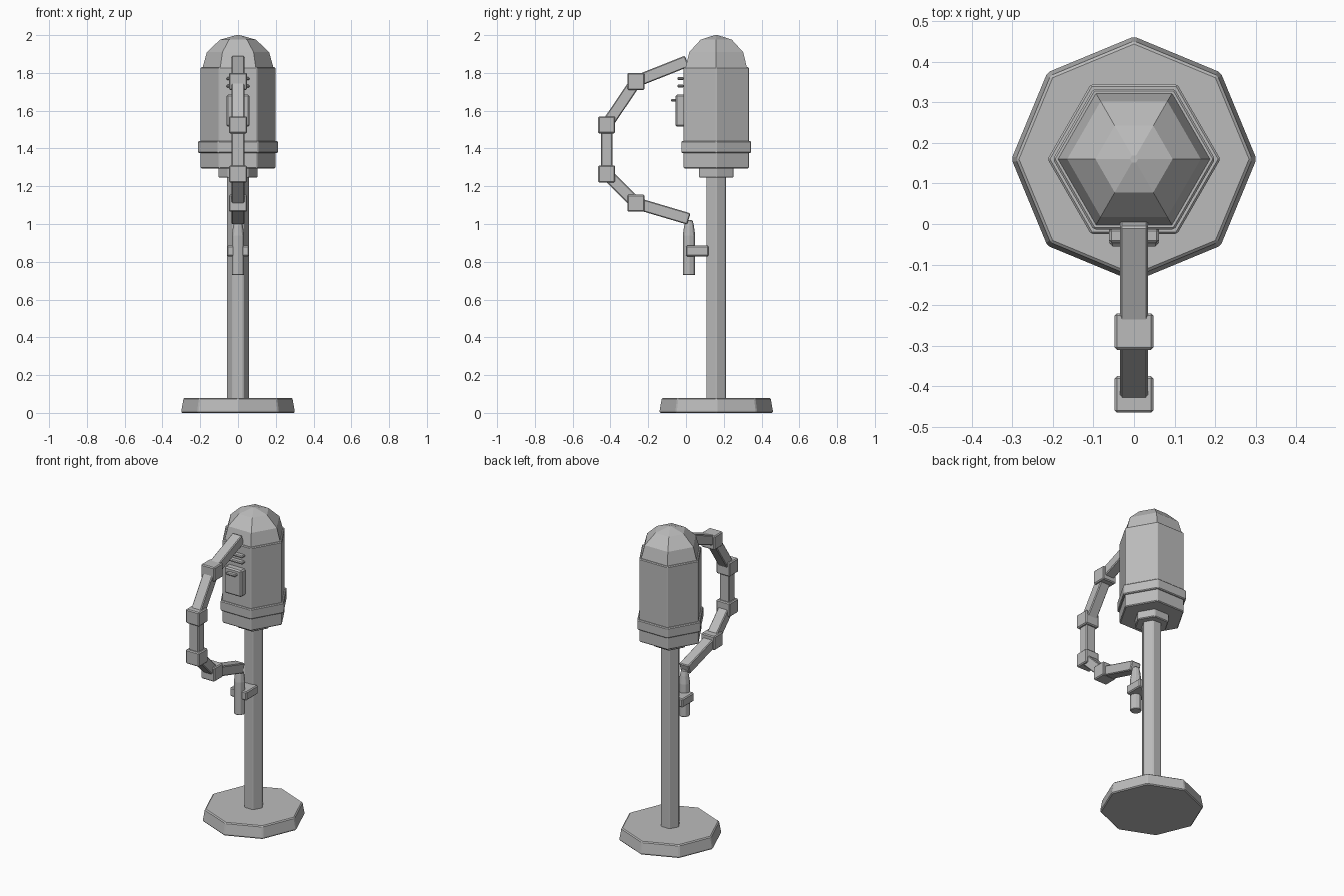
import bpy
import math
from mathutils import Vector

cube = bpy.data.objects.get("Cube")
if cube:
    bpy.data.objects.remove(cube, do_unlink=True)

grey = bpy.data.materials.new("plain grey")
grey.use_nodes = True
GREY = (0.5, 0.5, 0.5, 1)
grey.diffuse_color = GREY
grey.node_tree.nodes["Principled BSDF"].inputs["Base Color"].default_value = GREY

AXIS_Y = 0.16


def make(name, verts, faces, bevel):
    """Flat-shaded mesh with softly chamfered edges."""
    mesh = bpy.data.meshes.new(name)
    mesh.from_pydata(verts, [], faces)
    mesh.materials.append(grey)
    obj = bpy.data.objects.new(name, mesh)
    bpy.context.collection.objects.link(obj)
    if bevel:
        mod = obj.modifiers.new("chamfer", "BEVEL")
        mod.width = bevel
        mod.segments = 1
        mod.limit_method = "ANGLE"
    return obj


def lathe(name, sides, profile, y=AXIS_Y, bevel=0.005):
    """Closed prism from (radius, height) rings, bottom to top."""
    verts = []
    for r, z in profile:
        for i in range(sides):
            a = math.tau * i / sides
            verts.append((r * math.cos(a), y + r * math.sin(a), z))
    faces = [list(range(sides))[::-1]]
    for k in range(len(profile) - 1):
        for i in range(sides):
            j = (i + 1) % sides
            low, high = k * sides, (k + 1) * sides
            faces.append((low + i, low + j, high + j, high + i))
    top = (len(profile) - 1) * sides
    faces.append(range(top, top + sides))
    return make(name, verts, faces, bevel)


def box(name, centre, size, bevel=0.006):
    x, y, z = (s / 2 for s in size)
    verts = [(sx * x, sy * y, sz * z) for sz in (-1, 1)
             for sx, sy in ((-1, -1), (1, -1), (1, 1), (-1, 1))]
    faces = [(3, 2, 1, 0), (4, 5, 6, 7)]
    faces += [(i, (i + 1) % 4, (i + 1) % 4 + 4, i + 4) for i in range(4)]
    obj = make(name, verts, faces, bevel)
    obj.location = centre
    return obj


# Stand
lathe("base", 8, [(0.302, 0), (0.302, 0.012), (0.29, 0.08)], bevel=0.006)
lathe("pole", 6, [(0.06, 0.07), (0.06, 1.26)])

# Hexagonal housing
lathe("neck", 6, [(0.105, 1.245), (0.105, 1.31)])
lathe("lower_housing", 6, [(0.2, 1.295), (0.2, 1.4)])
lathe("housing_band", 6, [(0.213, 1.375), (0.213, 1.44)])
lathe("housing", 6, [(0.2, 1.42), (0.2, 1.83)])

# Faceted dome
dome_r, dome_z, dome_h = 0.19, 1.82, 0.18
rings = [math.radians(a) for a in (0, 30, 60, 87)]
lathe("dome", 6, [(dome_r * math.cos(a), dome_z + dome_h * math.sin(a)) for a in rings], bevel=0)

# Front panel, its handle and the slats above it
box("front_panel", (0, -0.03, 1.6), (0.122, 0.05, 0.17), 0.008)
box("panel_handle", (0, -0.064, 1.655), (0.07, 0.03, 0.014), 0.005)
for i, z in enumerate((1.73, 1.77)):
    box(f"slat_{i + 1}", (0, -0.029, z), (0.122, 0.034, 0.015), 0.005)

# Segmented hose with a block at every bend
path = [Vector((0, y, z)) for y, z in (
    (0.005, 1.862), (-0.265, 1.755), (-0.42, 1.525),
    (-0.42, 1.265), (-0.265, 1.11), (0.015, 1.027))]
for i, (a, b) in enumerate(zip(path, path[1:])):
    d = b - a
    bar = box(f"hose_bar_{i + 1}", (a + b) / 2, (0.068, 0.062, d.length), 0.005)
    bar.rotation_euler.x = math.atan2(-d.y, d.z)
for i, p in enumerate(path[1:-1]):
    box(f"hose_joint_{i + 1}", p, (0.096, 0.09, 0.09), 0.006)

# Nozzle held by a bracket on the pole
lathe("nozzle", 8, [(0.034, 0.73), (0.034, 0.94), (0.027, 0.99), (0.02, 1.02)], y=0.016, bevel=0.003)
box("nozzle_bracket", (0, 0.06, 0.857), (0.118, 0.12, 0.056))
